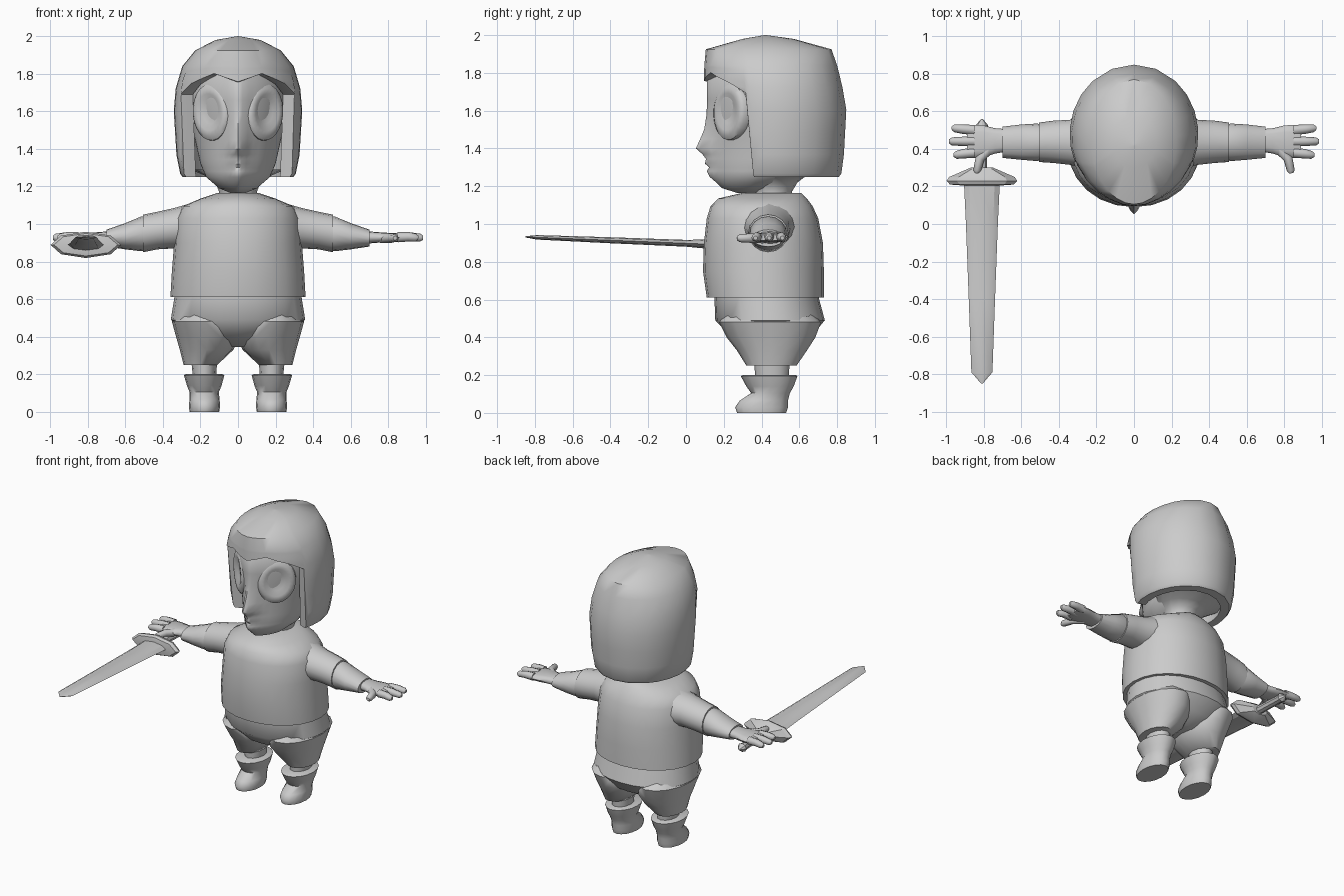
import bpy
import bmesh
from math import sin, cos, pi, radians, exp
from mathutils import Vector, Matrix

if "Cube" in bpy.data.objects:
    bpy.data.objects.remove(bpy.data.objects["Cube"], do_unlink=True)

clay = bpy.data.materials.new("plain_grey")
clay.use_nodes = True
GREY = (0.6, 0.6, 0.6, 1)
clay.diffuse_color = GREY
clay.node_tree.nodes["Principled BSDF"].inputs["Base Color"].default_value = GREY


def finish(name, bm, angle=50):
    bmesh.ops.recalc_face_normals(bm, faces=bm.faces)
    mesh = bpy.data.meshes.new(name)
    bm.to_mesh(mesh)
    bm.free()
    mesh.materials.append(clay)
    obj = bpy.data.objects.new(name, mesh)
    bpy.context.collection.objects.link(obj)
    bpy.ops.object.select_all(action='DESELECT')
    obj.select_set(True)
    bpy.context.view_layer.objects.active = obj
    bpy.ops.object.shade_smooth_by_angle(angle=radians(angle))


def power(value, p):
    return (1 if value >= 0 else -1) * abs(value) ** (2 / p)


def skin(bm, rows):
    """Bridge closed rows of vertices with quads."""
    n = len(rows[0])
    for a, b in zip(rows, rows[1:]):
        for i in range(n):
            j = (i + 1) % n
            bm.faces.new((a[i], a[j], b[j], b[i]))


def loft(name, axis, rings, side=1, segs=16, p=2, front_p=None, angle=50, shape=None):
    """Skin rings given as (position, u min, u max, v min, v max) along an axis."""
    bm = bmesh.new()
    rows = []
    for t, u0, u1, v0, v1 in rings:
        row = []
        for i in range(segs):
            a = 2 * pi * i / segs
            e = front_p if front_p and cos(a) > 0 else p
            u = (u0 + u1) / 2 + (u1 - u0) / 2 * power(sin(a), e)
            v = (v0 + v1) / 2 - (v1 - v0) / 2 * power(cos(a), e)
            co = {'x': (t, u, v), 'y': (u, t, v), 'z': (u, v, t)}[axis]
            co = Vector((co[0] * side, co[1], co[2]))
            row.append(bm.verts.new(shape(co) if shape else co))
        rows.append(row)
    skin(bm, rows)
    bm.faces.new(rows[0])
    bm.faces.new(rows[-1])
    finish(name, bm, angle)


def lerp_table(table, x):
    """Read a row of values from a table sorted on its first column."""
    for a, b in zip(table, table[1:]):
        if x <= b[0]:
            f = max(0, (x - a[0]) / (b[0] - a[0]))
            return [m + (n - m) * f for m, n in zip(a[1:], b[1:])]
    return list(table[-1][1:])


def centred(rows):
    return [(z, -w, w, f, b) for z, w, f, b in rows]


# Shirt, neck and the seat of the trousers
loft("shirt", 'z', centred([
    (.61, .36, .11, .73), (.75, .352, .09, .73), (.9, .34, .095, .725),
    (1.03, .33, .11, .70), (1.095, .295, .13, .67), (1.135, .2, .17, .64),
    (1.165, .11, .3, .61)]), segs=24, p=2.08)
loft("neck", 'z', centred([
    (1.08, .11, .36, .57), (1.17, .1, .36, .56), (1.22, .12, .34, .59),
    (1.25, .16, .34, .63), (1.29, .25, .38, .78)]))
loft("trouser_seat", 'z', centred([
    (.345, .06, .36, .56), (.4, .25, .245, .66), (.49, .358, .155, .735),
    (.62, .337, .15, .70)]), segs=24, p=2.1)

# Face: a wedge-shaped head with nose and lips pushed out of the front
PROFILE = [(1.2, 0), (1.25, .02), (1.28, .03), (1.3, .015), (1.32, .035), (1.345, .03),
           (1.37, .05), (1.4, .085), (1.5, .04), (1.62, .015), (1.75, .01)]


def push_nose(co):
    if co.y < .35:
        co.y -= lerp_table(PROFILE, co.z)[0] * exp(-(co.x / .045) ** 2)
    return co


FACE = [(1.165, .04, .27, .42), (1.19, .1, .19, .5), (1.25, .17, .145, .62),
        (1.32, .2, .135, .72), (1.43, .225, .138, .76), (1.55, .25, .135, .76),
        (1.66, .26, .125, .76), (1.76, .25, .12, .76), (1.86, .2, .2, .7)]
levels = [1.165, 1.19, 1.22, 1.25, 1.28, 1.3, 1.32, 1.345, 1.37, 1.4, 1.45, 1.5, 1.58,
          1.66, 1.76, 1.86]
loft("head", 'z', centred([[z] + lerp_table(FACE, z) for z in levels]),
     segs=40, front_p=1.55, shape=push_nose)

# Hair: a shell with a turned-in rim, its lower edge rising over the face
HAIR = [(1.25, .305, .13, .82), (1.35, .328, .12, .835), (1.63, .345, .1, .85),
        (1.76, .328, .095, .82), (1.84, .298, .097, .80), (1.925, .228, .105, .77),
        (1.98, .12, .3, .57), (2.0, .005, .415, .425)]
EDGE = [(0, 1.755), (25, 1.8), (50, 1.745), (65, 1.69), (69, 1.25), (180, 1.25)]
half = [0, 12, 25, 37, 50, 65, 69, 80, 95, 110, 125, 140, 160, 180]
angles = half + [360 - d for d in half[-2:0:-1]]
# Each row: how far up from the edge, and how far in from the outside
ROWS = [(.4, .77), (0, .79), (0, .97), (.03, 1), (.2, 1), (.4, 1), (.6, 1), (.8, 1), (1, 1)]
CROWN = [1.925, 1.98, 2.0]
bm = bmesh.new()
columns = []
for d in angles:
    low = lerp_table(EDGE, min(d, 360 - d))[0]
    spots = [(low + (1.84 - low) * up, scale) for up, scale in ROWS]
    a = radians(d)
    e = 1.93 if cos(a) > 0 else 2
    column = []
    for z, scale in spots + [(z, 1) for z in CROWN]:
        w, f, b = lerp_table(HAIR, z)
        y = (f + b) / 2 - (b - f) / 2 * scale * power(cos(a), e)
        column.append(bm.verts.new((w * scale * power(sin(a), e), y, z)))
    columns.append(column)
rows = list(zip(*columns))
skin(bm, rows)
bm.faces.new(rows[-1])
finish("hair", bm)

for side, tag in ((1, "left"), (-1, "right")):
    # Eye: a leaning oval disc with a raised rim and a dished middle
    bm = bmesh.new()
    turn = Matrix.Rotation(side * radians(41), 3, 'Z') @ Matrix.Rotation(side * radians(7), 3, 'Y')
    rows = []
    for r, out in ((1, -.03), (.97, .008), (.82, .022), (.64, .022), (.4, .008), (.06, .002)):
        row = []
        for i in range(24):
            a = 2 * pi * i / 24
            co = turn @ Vector((.128 * r * cos(a), -out, .155 * r * sin(a)))
            row.append(bm.verts.new(co + Vector((side * .142, .233, 1.595))))
        rows.append(row)
    skin(bm, rows)
    bm.faces.new(rows[-1])
    finish(tag + "_eye", bm)

    # Sleeve, forearm and palm
    loft(tag + "_sleeve", 'x', [
        (.2, .28, .6, .86, 1.125), (.34, .315, .555, .87, 1.085),
        (.43, .325, .55, .865, 1.065), (.505, .33, .54, .85, 1.05)], side)
    loft(tag + "_forearm", 'x', [
        (.48, .345, .525, .865, 1.035), (.515, .335, .535, .855, 1.04),
        (.6, .342, .53, .865, 1.005), (.7, .352, .518, .88, .97)], side)
    loft(tag + "_palm", 'x', [
        (.68, .385, .505, .895, .962), (.74, .375, .51, .9, .957), (.8, .355, .525, .903, .953),
        (.86, .352, .528, .906, .95), (.89, .365, .52, .912, .944)], side, segs=12, p=2.5)

    # Fingers and thumb: tapered tubes along a short path
    digits = [((.85, y0, .93), (.91, (y0 + y1) / 2, .932), (tip, y1, .927), (tip + .015, y1, .926))
              for y0, y1, tip in ((.38, .368, .945), (.44, .44, .97), (.5, .51, .955))]
    digits.append(((.76, .41, .925), (.82, .35, .925), (.835, .285, .925), (.837, .27, .925)))
    for n, path in enumerate(digits):
        curve = bpy.data.curves.new("digit", 'CURVE')
        curve.dimensions = '3D'
        curve.bevel_depth = .025
        curve.bevel_resolution = 2
        curve.use_fill_caps = True
        spline = curve.splines.new('POLY')
        spline.points.add(len(path) - 1)
        for point, co, r in zip(spline.points, path, (1.1, 1, .85, .45)):
            point.co = (side * co[0], co[1], co[2], 1)
            point.radius = r
        spline.use_smooth = True
        curve.materials.append(clay)
        name = tag + ("_thumb" if n == 3 else "_finger_%d" % (n + 1))
        bpy.context.collection.objects.link(bpy.data.objects.new(name, curve))

    # Trouser leg, ankle and boot
    loft(tag + "_trouser_leg", 'z', [
        (.25, .11, .29, .32, .585), (.33, .025, .31, .27, .64), (.4, -.01, .33, .215, .685),
        (.48, .0, .352, .175, .715), (.55, .05, .3, .23, .65)], side)
    loft(tag + "_ankle", 'z', [
        (.14, .12, .235, .37, .54), (.28, .11, .25, .36, .55)], side, segs=12)
    loft(tag + "_boot", 'z', [
        (0, .1, .258, .27, .53), (.03, .095, .262, .26, .54), (.065, .098, .258, .285, .54),
        (.105, .102, .258, .345, .55), (.14, .087, .272, .32, .57), (.195, .073, .288, .29, .59),
        (.2, .083, .28, .3, .58)], side, angle=70)


# Sword: every piece is an eight-sided loft along y, tilted up to the tip
def sword_part(name, rows):
    def tilt(co):
        return co + Vector((-.81, 0, .898 - .04 * co.y))
    loft(name, 'y', [(y, -w, w, -h, h) for y, w, h in rows], segs=8,
         angle=25, shape=tilt)


sword_part("sword_blade", [(-.85, .004, .003), (-.79, .056, .012), (-.4, .07, .016),
                           (0, .085, .018), (.21, .095, .03)])
sword_part("sword_guard", [(.205, .1, .04), (.21, .17, .06), (.23, .188, .07),
                           (.25, .175, .066), (.3, .06, .035)])
sword_part("sword_grip", [(.28, .028, .028), (.5, .026, .026), (.525, .034, .03),
                          (.56, .004, .004)])
